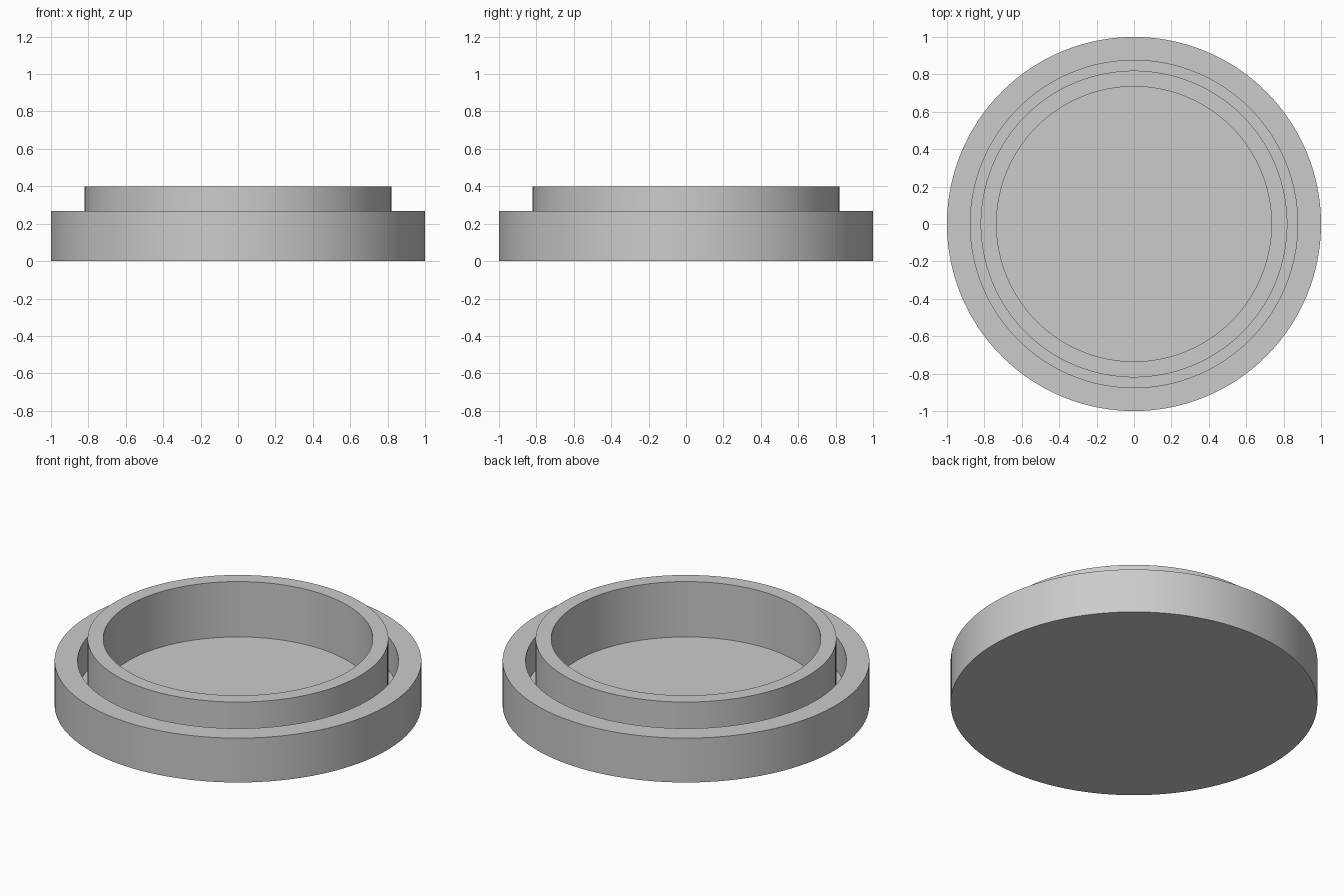
import bpy, bmesh, math

cube = bpy.data.objects.get("Cube")
if cube:
    bpy.data.objects.remove(cube, do_unlink=True)

SEGMENTS = 128
FLOOR_Z, RIM_Z, TOP_Z = 0.067, 0.267, 0.4
OUTER_R, GROOVE_R, COLLAR_R, BORE_R = 1.0, 0.875, 0.82, 0.735

grey = bpy.data.materials.new("light grey")
grey.use_nodes = True
colour = (0.6, 0.6, 0.6, 1)
grey.diffuse_color = colour
grey.node_tree.nodes["Principled BSDF"].inputs["Base Color"].default_value = colour


def lathe(name, profile, material):
    """Revolve a (radius, height) profile around the z axis."""
    bm = bmesh.new()
    verts = [bm.verts.new((r, 0, z)) for r, z in profile]
    edges = [bm.edges.new(pair) for pair in zip(verts, verts[1:])]
    bmesh.ops.spin(bm, geom=verts + edges, cent=(0, 0, 0), axis=(0, 0, 1),
                   angle=math.tau, steps=SEGMENTS)
    bmesh.ops.remove_doubles(bm, verts=bm.verts, dist=1e-4)
    bmesh.ops.recalc_face_normals(bm, faces=bm.faces)
    mesh = bpy.data.meshes.new(name)
    bm.to_mesh(mesh)
    bm.free()
    mesh.materials.append(material)
    obj = bpy.data.objects.new(name, mesh)
    bpy.context.collection.objects.link(obj)
    bpy.ops.object.select_all(action="DESELECT")
    bpy.context.view_layer.objects.active = obj
    obj.select_set(True)
    bpy.ops.object.shade_smooth_by_angle(angle=math.radians(30))
    return obj


# Round cap: flat base, outer rim, narrow groove, raised collar and recessed floor
lathe("round_cap", [
    (0, 0), (OUTER_R, 0), (OUTER_R, RIM_Z),
    (GROOVE_R, RIM_Z), (GROOVE_R, FLOOR_Z),
    (COLLAR_R, FLOOR_Z), (COLLAR_R, TOP_Z),
    (BORE_R, TOP_Z), (BORE_R, FLOOR_Z), (0, FLOOR_Z),
], grey)
